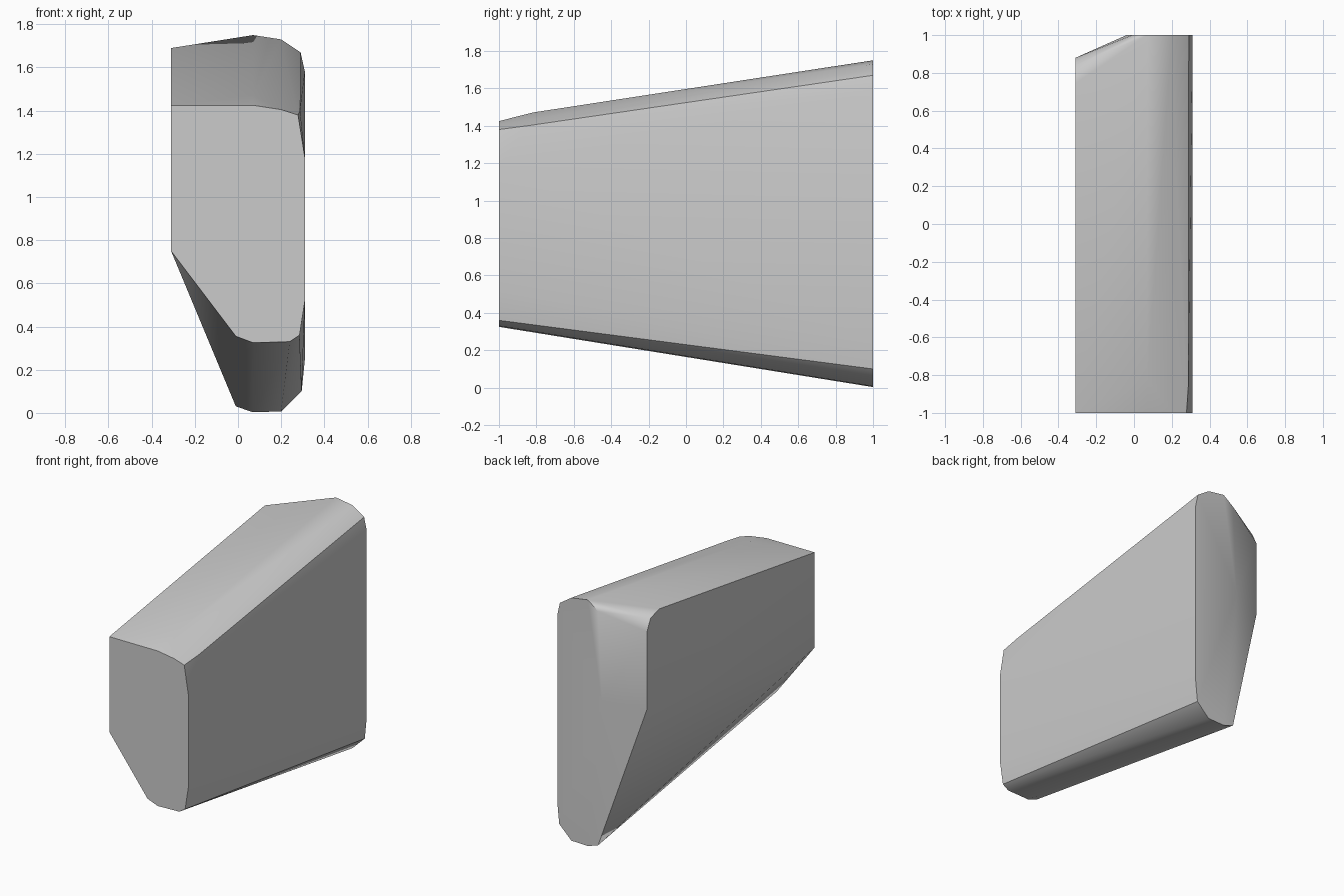
import bpy
import bmesh
import math

cube = bpy.data.objects.get("Cube")
if cube:
    bpy.data.objects.remove(cube, do_unlink=True)

grey = bpy.data.materials.new("plain grey")
grey.use_nodes = True
colour = (0.6, 0.6, 0.6, 1)
grey.diffuse_color = colour
grey.node_tree.nodes["Principled BSDF"].inputs["Base Color"].default_value = colour

# Front end outline (x, z)
front = [(-.31, .75), (-.01, .355), (.07, .325), (.24, .33), (.285, .36), (.31, .52),
         (.31, 1.18), (.278, 1.38), (.2, 1.405), (.07, 1.425), (-.31, 1.425)]
# Narrower, taller back end outline (x, z)
back = [(-.01, .03), (.07, .003), (.2, .007), (.295, .1), (.31, .25), (.31, 1.58),
        (.29, 1.67), (.2, 1.73), (.07, 1.75), (-.01, 1.69), (-.04, 1.05)]
# Shoulder points that bevel the left rear edge and the front of the top
shoulders = [(-.31, .88, 1.03), (-.31, .88, 1.58), (-.31, .84, 1.66),
             (-.31, .745, 1.69), (.07, -.82, 1.471), (.288, -.85, 1.4)]

# Wedge body: the convex skin over both ends and the shoulders
bm = bmesh.new()
for outline, y in ((front, -1), (back, 1)):
    for x, z in outline:
        bm.verts.new((x, y, z))
for point in shoulders:
    bm.verts.new(point)
hull = bmesh.ops.convex_hull(bm, input=bm.verts[:])
spare = {e for e in hull["geom_interior"] + hull["geom_unused"]
         if isinstance(e, bmesh.types.BMVert)}
bmesh.ops.delete(bm, geom=list(spare), context="VERTS")
bmesh.ops.dissolve_limit(bm, angle_limit=math.radians(1),
                         verts=bm.verts[:], edges=bm.edges[:])
bmesh.ops.recalc_face_normals(bm, faces=bm.faces[:])
mesh = bpy.data.meshes.new("wedge_body")
bm.to_mesh(mesh)
bm.free()
mesh.materials.append(grey)

body = bpy.data.objects.new("wedge_body", mesh)
bpy.context.collection.objects.link(body)
bpy.context.view_layer.objects.active = body
body.select_set(True)
bpy.ops.object.shade_smooth_by_angle(angle=math.radians(35))
